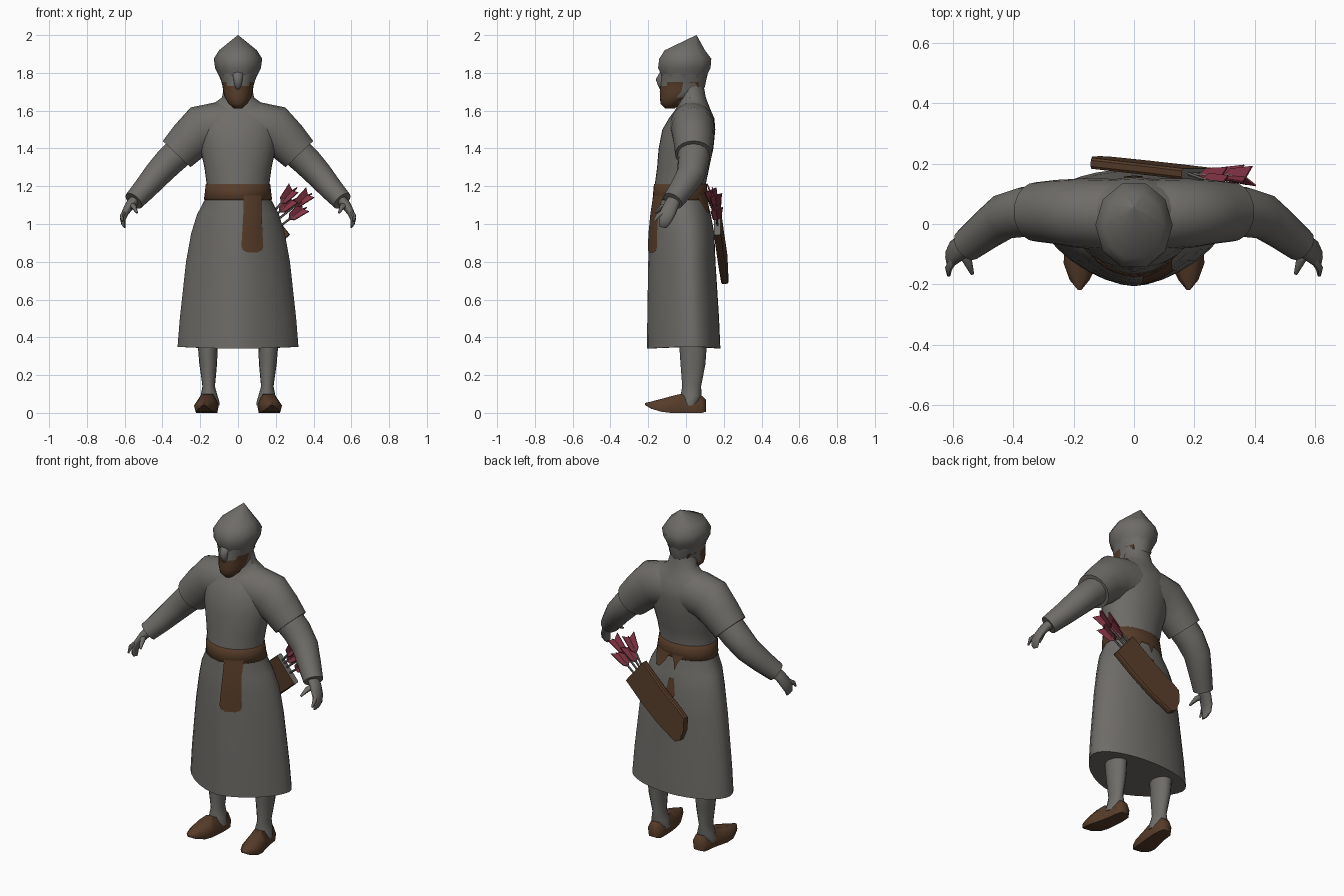
import bpy, bmesh, math
from mathutils import Vector as V

if "Cube" in bpy.data.objects:
    bpy.data.objects.remove(bpy.data.objects["Cube"])

X, Y, Z = V((1, 0, 0)), V((0, 1, 0)), V((0, 0, 1))


def mat(name, col):
    m = bpy.data.materials.new(name)
    m.diffuse_color = (*col, 1)
    m.use_nodes = True
    m.node_tree.nodes["Principled BSDF"].inputs["Base Color"].default_value = m.diffuse_color
    return m


GREY = mat("grey cloth", (0.158, 0.150, 0.138))
BROWN = mat("brown leather", (0.096, 0.046, 0.023))
RED = mat("red feather", (0.23, 0.035, 0.058))


def finish(name, bm, mats, mirror=False, angle=40, recalc=True):
    if recalc:
        bmesh.ops.recalc_face_normals(bm, faces=bm.faces)
    me = bpy.data.meshes.new(name)
    bm.to_mesh(me)
    bm.free()
    for m in mats:
        me.materials.append(m)
    me.shade_smooth()
    me.set_sharp_from_angle(angle=math.radians(angle))
    ob = bpy.data.objects.new(name, me)
    bpy.context.collection.objects.link(ob)
    if mirror:
        ob.modifiers.new("mirror", 'MIRROR').use_mirror_merge = False
    return ob


def skin(bm, loops, cap):
    n = len(loops[0])
    for a, b in zip(loops, loops[1:]):
        for k in range(n):
            bm.faces.new((a[k], a[(k + 1) % n], b[(k + 1) % n], b[k]))
    if cap[0]:
        bm.faces.new(loops[0][::-1])
    if cap[1]:
        bm.faces.new(loops[-1])


def loft(bm, rings, n=16, axis=None, ref=Y, cap=(True, True)):
    """Skin elliptical rings (x, y, z, r_side, r_ref) along a path."""
    pts = [V(r[:3]) for r in rings]
    loops = []
    for i, r in enumerate(rings):
        t = axis or (pts[min(i + 1, len(pts) - 1)] - pts[max(i - 1, 0)]).normalized()
        v = (ref - t * ref.dot(t)).normalized()
        u = v.cross(t)
        loops.append([bm.verts.new(pts[i] + u * r[3] * math.cos(a) + v * r[4] * math.sin(a))
                      for a in (2 * math.pi * k / n for k in range(n))])
    skin(bm, loops, cap)


def part(name, rings, m, mirror=False, angle=40, **kw):
    bm = bmesh.new()
    loft(bm, rings, **kw)
    return finish(name, bm, [m], mirror, angle)


# robe: z, centre y, half width, half depth; the skirt front is slightly keeled
ROBE = [(.34, -.012, .32, .194), (.5, -.015, .308, .19), (.8, -.022, .275, .178),
        (.95, -.022, .248, .172), (1.05, -.027, .217, .158), (1.13, -.03, .175, .142),
        (1.21, -.03, .166, .135), (1.3, -.015, .178, .138), (1.4, 0, .2, .145),
        (1.5, .015, .212, .14), (1.56, .03, .21, .12), (1.6, .036, .185, .096),
        (1.64, .04, .125, .076), (1.67, .035, .085, .07), (1.73, .022, .072, .072)]


def robe_at(z):
    for a, b in zip(ROBE, ROBE[1:]):
        if a[0] <= z <= b[0]:
            f = (z - a[0]) / (b[0] - a[0])
            keel = max(0, min(1, (1.3 - z) / .4))
            return [p + (q - p) * f for p, q in zip(a[1:], b[1:])] + [.045 * keel, 2 - .4 * keel]


def robe_ring(bm, z, grow=0, n=32):
    cy, rx, ry, sh, p = robe_at(z)
    out = []
    for k in range(n):
        c, s = math.cos(2 * math.pi * k / n), math.sin(2 * math.pi * k / n)
        e = 2 / p if s < 0 else 1
        x = math.copysign(abs(c) ** e, c) * (rx + grow)
        y = cy + sh + (s * (ry - sh + grow) if s >= 0 else -(-s) ** e * (ry + sh + grow))
        out.append(bm.verts.new((x, y, z + (.01 * c * c if z < .35 else 0))))
    return out


bm = bmesh.new()
skin(bm, [robe_ring(bm, r[0]) for r in ROBE], (True, True))
finish("robe", bm, [GREY])
bm = bmesh.new()
skin(bm, [robe_ring(bm, z, g) for z, g in
          ((1.128, 0), (1.131, .005), (1.17, .005), (1.21, .005), (1.213, 0))], (False, False))
finish("belt", bm, [BROWN], angle=100)


def patch(name, rows, side, off=.007, cols=6):
    """Thin plate lying on the robe; rows are (z, x0, x1)."""
    bm = bmesh.new()
    grid = []
    for z, x0, x1 in rows:
        cy, rx, ry, sh, p = robe_at(z)
        e = p if side < 0 else 2
        xs = [x0 + (x1 - x0) * k / cols for k in range(cols + 1)]
        grid.append([bm.verts.new((x, cy + sh + side * (
            (ry - side * sh) * (1 - abs(x / rx) ** e) ** (1 / e) + off), z)) for x in xs])
    for a, b in zip(grid, grid[1:]):
        for k in range(cols):
            f = bm.faces.new((a[k], a[k + 1], b[k + 1], b[k]))
            f.normal_update()
            if f.normal.y * side < 0:
                f.normal_flip()
    finish(name, bm, [BROWN], recalc=False)


patch("sash_end", [(1.15, .03, .125), (1.05, .028, .125), (.95, .022, .13), (.88, .018, .134),
                   (.86, .028, .126), (.85, .05, .105)], -1)
patch("back_sash_knot", [(1.15, .03, .15), (1.11, .05, .14), (1.06, .09, .12)], 1)
patch("back_sash_tail", [(1.15, -.06, .01), (1.11, -.03, -.005), (1.07, -.018, -.012)], 1)
patch("back_sash_tip", [(1.02, -.02, .01), (.93, -.035, .03), (.88, -.01, .02)], 1)

# sleeves, forearms and hands
part("sleeve", [(0, .03, 1.52, .13, .115), (.11, .033, 1.517, .127, .118),
                (.19, .036, 1.502, .13, .114), (.26, .04, 1.438, .113, .106),
                (.325, .04, 1.37, .101, .098)], GREY, True, n=20)
part("forearm", [(.30, .04, 1.39, .082, .085), (.365, .04, 1.33, .079, .083),
                 (.43, .025, 1.26, .072, .076), (.49, -.02, 1.19, .063, .066),
                 (.552, -.07, 1.122, .054, .056)], GREY, True)
bm = bmesh.new()
loft(bm, [(.535, -.055, 1.14, .028, .036), (.572, -.078, 1.1, .026, .04),
          (.597, -.095, 1.06, .019, .042), (.61, -.11, 1.025, .015, .037),
          (.606, -.118, .998, .011, .028), (.6, -.122, .982, .004, .018)], n=10)
loft(bm, [(.595, -.115, 1.065, .014, .014), (.614, -.148, 1.045, .012, .012),
          (.613, -.17, 1.015, .006, .006)], n=6, ref=Z)
loft(bm, [(.57, -.085, 1.1, .019, .019), (.55, -.125, 1.09, .015, .015),
          (.535, -.165, 1.06, .006, .006)], n=6, ref=Z)
finish("hand", bm, [GREY], True, angle=60)

# legs and shoes
part("leg", [(.15, .03, .6, .075, .085), (.16, .037, .36, .053, .073),
             (.158, .037, .26, .047, .066), (.155, .03, .14, .033, .05),
             (.153, .027, .09, .045, .056), (.153, .022, .06, .054, .05),
             (.153, .02, .04, .056, .035)], GREY, True, axis=-Z)
SHOE = [(.105, .15, .028, .006, .07), (.085, .15, .045, 0, .09), (.03, .152, .05, 0, .078),
        (-.03, .16, .055, 0, .1), (-.08, .17, .06, 0, .088), (-.13, .176, .057, .006, .074),
        (-.185, .18, .033, .022, .06), (-.218, .18, .006, .042, .052)]
bm = bmesh.new()
rows = []
for y, cx, w, z0, z1 in SHOE:
    zm = z0 + (z1 - z0) * .5
    rows.append([bm.verts.new((cx + s * w, y, z)) for s, z in
                 ((-.85, z0), (.85, z0), (1, zm), (.5, z1), (-.5, z1), (-1, zm))])
skin(bm, rows, (True, True))
finish("shoe", bm, [BROWN], True, angle=55)

# head with beard coloured by height and direction
bm = bmesh.new()
loft(bm, [(0, -.085, 1.612, .022, .025), (0, -.08, 1.637, .05, .055), (0, -.052, 1.67, .07, .086),
          (0, -.025, 1.7, .078, .114), (0, -.018, 1.73, .082, .119), (0, -.015, 1.752, .088, .12),
          (0, -.01, 1.785, .1, .123), (0, -.01, 1.82, .108, .125)], n=24, axis=Z)
for f in bm.faces:
    c = f.calc_center_median()
    if c.y < -.03 and (c.z < 1.731 or (c.z < 1.752 and abs(c.x) > .06)):
        f.material_index = 1
finish("head", bm, [GREY, BROWN], angle=80)
part("nose", [(0, -.115, 1.81, .035, .02), (0, -.128, 1.765, .024, .032),
              (0, -.13, 1.738, .022, .02), (0, -.128, 1.712, .012, .01)], GREY, n=8,
     axis=Z, angle=180)
bm = bmesh.new()
bmesh.ops.create_cube(bm, size=1)
for v in bm.verts:
    v.co = V((.067 + v.co.x * .018 + v.co.z * .014, .047 + v.co.y * .045, 1.735 + v.co.z * .032))
    if v.co.y > .05:
        v.co.x -= .016
finish("side_hair", bm, [BROWN], True)

# wrapped headdress with a peak
part("headdress", [(0, -.01, 1.77, .094, .116), (0, -.009, 1.825, .121, .146),
                   (0, -.004, 1.875, .128, .145), (0, -.006, 1.92, .1, .112),
                   (0, .055, 2.0, .001, .001)],
     GREY, n=10, axis=Z, angle=55)

# quiver: broad flat case slung across the back, grey at the mouth
MOUTH = V((.232, .166, .995))
A = (V((-.105, .205, .72)) - MOUTH).normalized()
N = (Y - A * A.y).normalized()
B = A.cross(N)
if B.z < 0:
    B = -B
bm = bmesh.new()
outline = [(0, -.068), (0, .118), (.2, .112), (.33, .12), (.39, .118), (.435, .06),
           (.457, -.01), (.44, -.045), (.3, -.068), (.15, -.074)]
lay = [[bm.verts.new(MOUTH + A * a + B * (.02 + (b - .02) * s) + N * n) for a, b in outline]
       for n, s in ((-.018, .94), (-.01, 1), (.01, 1), (.018, .94))]
for p, q in zip(lay, lay[1:]):
    for k in range(len(outline)):
        j = (k + 1) % len(outline)
        f = bm.faces.new((p[k], p[j], q[j], q[k]))
        f.material_index = 1 if k == 0 else 0
bm.faces.new(lay[0])
bm.faces.new(lay[-1])
finish("quiver", bm, [BROWN, GREY], angle=25)

# arrows: shaft plus feather vanes
shafts, vanes = bmesh.new(), bmesh.new()
for b, ln, tilt, lean in ((.08, .13, .16, -.15), (.035, .172, 0, .03), (0, .105, -.03, .03),
                          (.06, .09, .05, -.03)):
    d = (-A + B * tilt + N * lean).normalized()
    p = MOUTH + B * b
    loft(shafts, [(*(p - d * .03), .006, .006), (*(p + d * (ln - .02)), .006, .006)], n=6)
    e1 = (B - d * B.dot(d)).normalized()
    e2 = d.cross(e1)
    for k in range(3):
        ang = .35 + k * 2 * math.pi / 3
        o = e1 * math.cos(ang) + e2 * math.sin(ang)
        t = d.cross(o) * .003
        prof = [(ln - .06, 0), (ln - .035, .026), (ln + .055, .04), (ln + .035, 0)]
        f, g = [[vanes.verts.new(p + d * a + o * w + t * s) for a, w in prof] for s in (-1, 1)]
        vanes.faces.new(f)
        vanes.faces.new(g)
        for i in range(4):
            vanes.faces.new((f[i], f[(i + 1) % 4], g[(i + 1) % 4], g[i]))
finish("arrow_shafts", shafts, [GREY])
finish("arrow_feathers", vanes, [RED])
